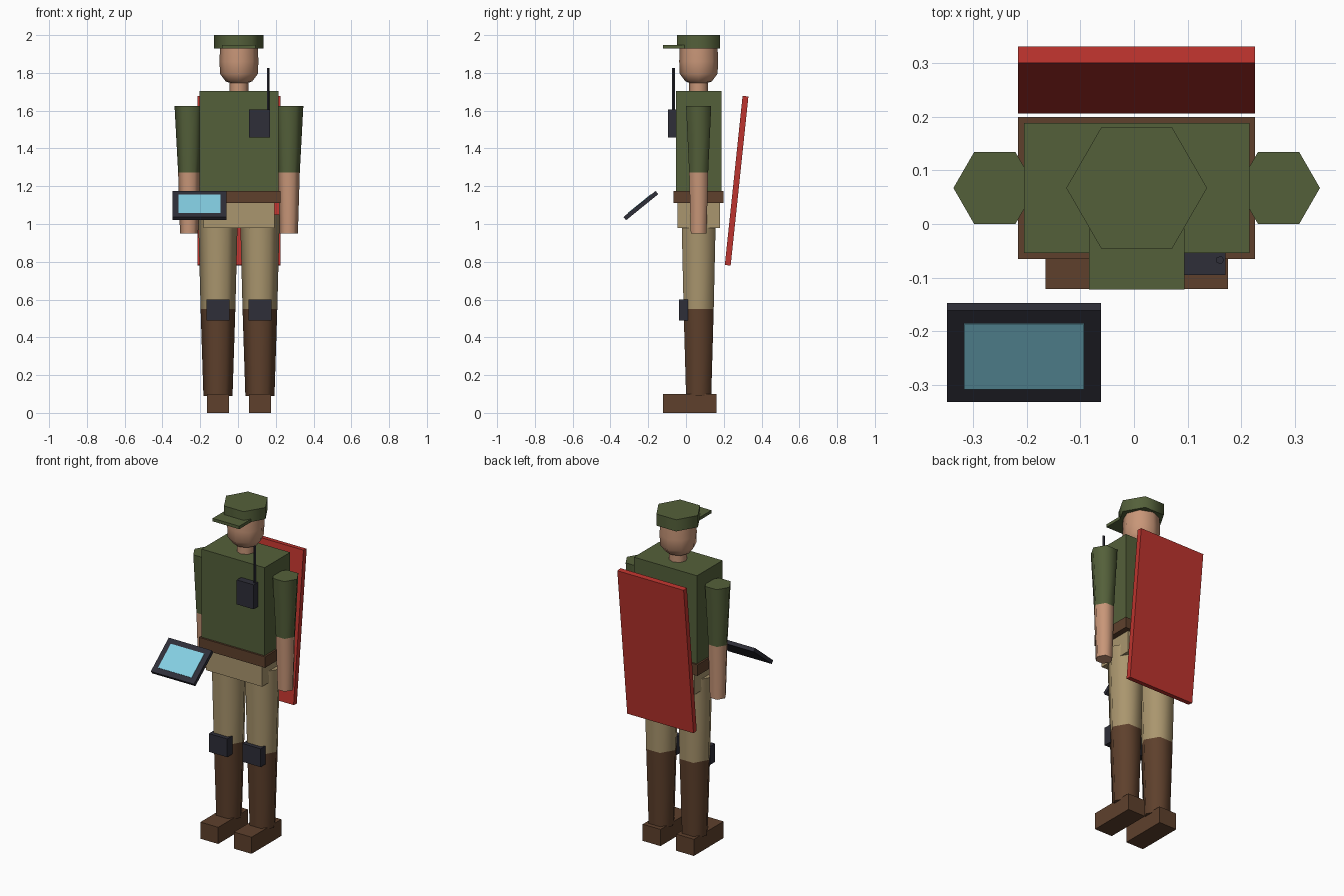
import bpy, bmesh
from math import sin, cos, pi, radians
from mathutils import Matrix, Vector

if "Cube" in bpy.data.objects:
    bpy.data.objects.remove(bpy.data.objects["Cube"], do_unlink=True)

CX, CY = 0.005, 0.067   # body axis


def material(name, srgb):
    lin = [((c / 255 + 0.055) / 1.055) ** 2.4 for c in srgb] + [1.0]
    m = bpy.data.materials.new(name)
    m.use_nodes = True
    m.diffuse_color = lin
    m.node_tree.nodes["Principled BSDF"].inputs["Base Color"].default_value = lin
    return m


green = material("olive green", (84, 96, 58))
khaki = material("khaki", (170, 150, 110))
brown = material("leather brown", (94, 64, 44))
skin = material("skin", (200, 150, 120))
dark = material("dark slate", (46, 46, 56))
red = material("red", (190, 52, 46))
cyan = material("screen blue", (132, 206, 226))


def finish(name, bm, mat):
    bmesh.ops.recalc_face_normals(bm, faces=bm.faces)
    mesh = bpy.data.meshes.new(name)
    bm.to_mesh(mesh)
    bm.free()
    mesh.materials.append(mat)
    ob = bpy.data.objects.new(name, mesh)
    bpy.context.collection.objects.link(ob)
    return ob


def box(name, center, size, mat, tilt=0):
    """Box turned about the x axis by tilt degrees."""
    bm = bmesh.new()
    bmesh.ops.create_cube(bm, size=1)
    bm.transform(Matrix.Translation(center) @ Matrix.Rotation(radians(tilt), 4, "X")
                 @ Matrix.Diagonal((*size, 1)))
    return finish(name, bm, mat)


def lathe(name, x, y, rings, sides, mat):
    """Smooth-sided prism through (radius, height) rings, with flat ends."""
    bm = bmesh.new()
    loops = [[bm.verts.new((x + r * cos(2 * pi * i / sides), y + r * sin(2 * pi * i / sides), z))
              for i in range(sides)] for r, z in rings]
    for a, b in zip(loops, loops[1:]):
        for i in range(sides):
            j = (i + 1) % sides
            bm.faces.new((a[i], a[j], b[j], b[i]))
    bm.faces.new(loops[0])
    bm.faces.new(loops[-1])
    ob = finish(name, bm, mat)
    bpy.ops.object.select_all(action="DESELECT")
    ob.select_set(True)
    bpy.context.view_layer.objects.active = ob
    bpy.ops.object.shade_smooth_by_angle(angle=radians(65))
    return ob


# Trunk
box("torso", (CX, CY, 1.44), (0.42, 0.242, 0.53), green)
box("belt", (CX, CY, 1.143), (0.441, 0.264, 0.066), brown)
box("hips", (CX, CY, 1.045), (0.374, 0.224, 0.13), khaki)

# Head and cap
lathe("neck", CX, CY, [(0.05, 1.69), (0.05, 1.78)], 8, skin)
lathe("head", CX, CY, [(0.03, 1.74), (0.07, 1.755), (0.1, 1.795), (0.103, 1.86), (0.1, 1.94)], 8, skin)
lathe("cap", CX, CY, [(0.131, 1.93), (0.131, 2.0)], 6, green)
box("cap_brim", (CX, -0.065, 1.939), (0.177, 0.114, 0.018), green)

# Limbs on both sides
for side, s in (("left", 1), ("right", -1)):
    ax, lx = CX + s * 0.264, CX + s * 0.111
    lathe(side + "_sleeve", ax, CY, [(0.058, 1.272), (0.077, 1.625)], 6, green)
    lathe(side + "_forearm", ax, CY, [(0.048, 0.95), (0.058, 1.272)], 6, skin)
    lathe(side + "_thigh", lx, CY, [(0.092, 0.55), (0.105, 1.05)], 6, khaki)
    lathe(side + "_boot_shaft", lx, CY, [(0.077, 0.09), (0.092, 0.55)], 6, brown)
    box(side + "_shoe", (lx, 0.02, 0.05), (0.118, 0.282, 0.1), brown)
    box(side + "_knee_pad", (lx, -0.014, 0.545), (0.122, 0.048, 0.11), dark)

# Chest radio
box("radio", (0.114, -0.073, 1.532), (0.112, 0.044, 0.147), dark)
lathe("radio_antenna", 0.16, -0.067, [(0.008, 1.6), (0.008, 1.826)], 5, dark)

# Back panel, leaning away at the top
box("back_panel", (CX, 0.268, 1.229), (0.441, 0.031, 0.9), red, tilt=-6)

# Tablet with a thin screen plate
TILT = 39
mid = Vector((-0.2045, -0.239, 1.0975))
up = Matrix.Rotation(radians(TILT), 3, "X") @ Vector((0, 0, 1))
box("tablet", mid, (0.287, 0.219, 0.022), dark, TILT)
box("tablet_screen", mid + up * 0.011, (0.223, 0.156, 0.005), cyan, TILT)
